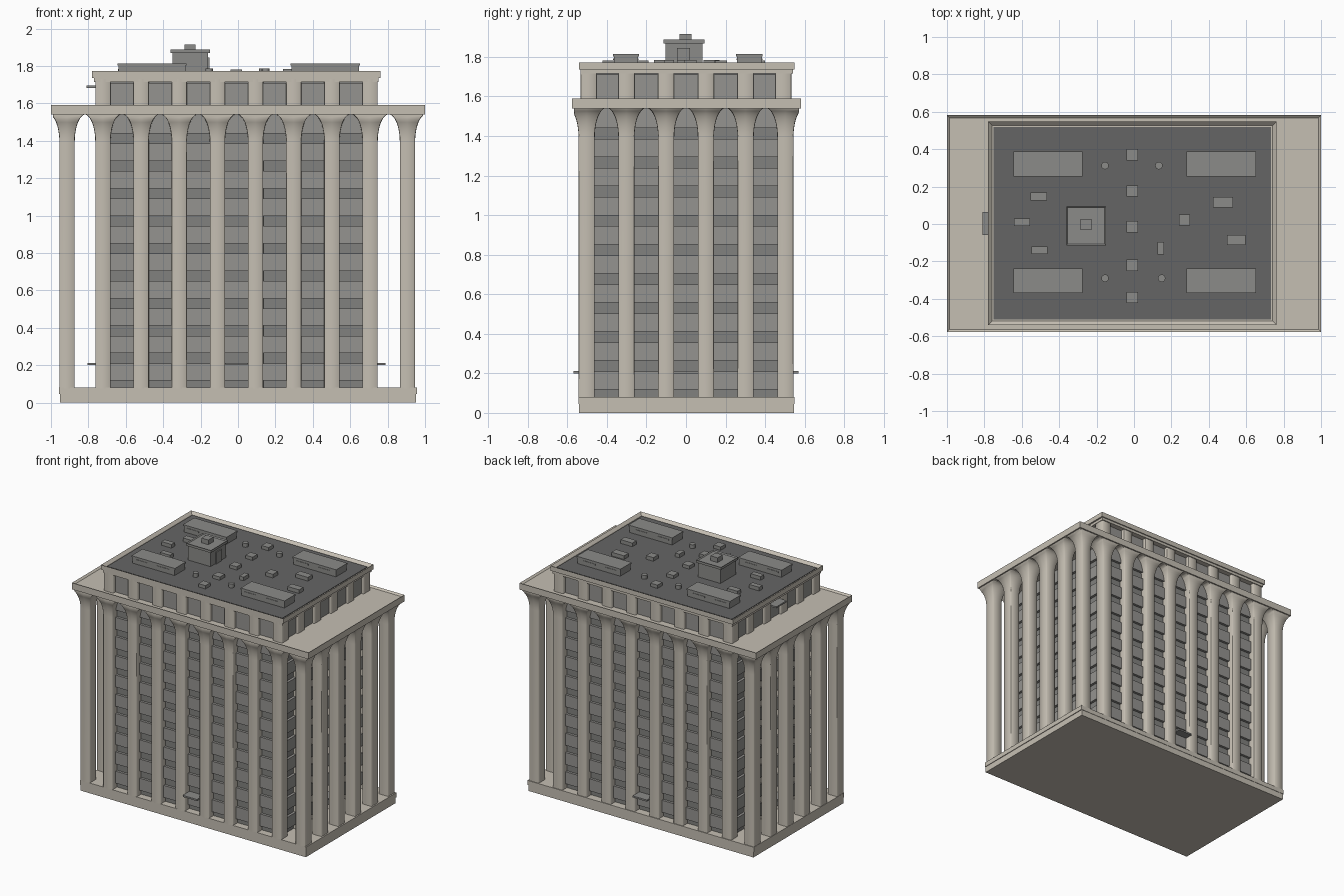
import bpy, bmesh, math

if "Cube" in bpy.data.objects:
    bpy.data.objects.remove(bpy.data.objects["Cube"])

def material(name, c):
    m = bpy.data.materials.new(name)
    m.diffuse_color = (*c, 1)
    m.use_nodes = True
    m.node_tree.nodes["Principled BSDF"].inputs["Base Color"].default_value = m.diffuse_color
    return m

STONE = material("stone", (0.56, 0.52, 0.45))
PANEL = material("panel", (0.30, 0.295, 0.28))
GLASS = material("glass", (0.22, 0.22, 0.21))
ROOF = material("roofing", (0.13, 0.13, 0.13))
METAL = material("metal", (0.26, 0.26, 0.25))

def finish(bm, name, mat, smooth=False):
    bmesh.ops.recalc_face_normals(bm, faces=bm.faces)
    me = bpy.data.meshes.new(name)
    bm.to_mesh(me)
    bm.free()
    ob = bpy.data.objects.new(name, me)
    bpy.context.collection.objects.link(ob)
    me.materials.append(mat)
    if smooth:
        bpy.ops.object.select_all(action='DESELECT')
        ob.select_set(True)
        bpy.context.view_layer.objects.active = ob
        bpy.ops.object.shade_smooth_by_angle(angle=math.radians(50))
    return ob

def add_box(bm, x0, x1, y0, y1, z0, z1, rim=0, depth=0):
    """Box; with rim > 0 its top is sunk like a tray."""
    vs = bmesh.ops.create_cube(bm, size=1)["verts"]
    for v in vs:
        v.co = (x1 if v.co.x > 0 else x0, y1 if v.co.y > 0 else y0, z1 if v.co.z > 0 else z0)
    if rim:
        bm.normal_update()
        top = max({f for v in vs for f in v.link_faces}, key=lambda f: f.calc_center_median().z)
        bmesh.ops.inset_region(bm, faces=[top], thickness=rim)
        for v in top.verts:
            v.co.z -= depth

def box(name, mat, *dims):
    bm = bmesh.new()
    add_box(bm, *dims)
    return finish(bm, name, mat)

def add_loft(bm, cx, cy, profile, n=12, power=0.15):
    """Soft-cornered square shaft through (z, half width) pairs, kept under the canopy."""
    rings = []
    for z, r in profile:
        ring = []
        for i in range(n):
            c = round(math.cos(2 * math.pi * i / n), 6)
            s = round(math.sin(2 * math.pi * i / n), 6)
            x = cx + r * math.copysign(abs(c) ** power, c)
            y = cy + r * math.copysign(abs(s) ** power, s)
            ring.append(bm.verts.new((max(-.99, min(.99, x)), max(-.567, min(.572, y)), z)))
        rings.append(ring)
    for a, b in zip(rings, rings[1:]):
        for i in range(n):
            bm.faces.new((a[i], a[(i + 1) % n], b[(i + 1) % n], b[i]))
    bm.faces.new(rings[0])
    bm.faces.new(rings[-1])

CX, PITCH = -0.008, 0.204
XS = [CX + PITCH * (i - 4.5) for i in range(10)]
XS[0], XS[9] = -0.914, 0.906
YS = [PITCH * (i - 2.5) * 0.985 for i in range(6)]

# Base
box("base_plinth", STONE, -.952, .952, -.54, .545, 0, .045)
box("base_slab", STONE, -.957, .957, -.543, .548, .045, .08)

# Flared columns carrying the canopy
flare = [(0.075, .041), (1.395, .041)]
for k in range(1, 11):
    a = k / 10 * math.pi / 2
    flare.append((1.395 + .147 * math.sin(a), .102 - .061 * math.cos(a)))
bm = bmesh.new()
for i, x in enumerate(XS):
    for j, y in enumerate(YS):
        if i in (0, 9) or j in (0, 5):
            add_loft(bm, x, y, flare)
finish(bm, "flared_columns", STONE, True)

# Straight piers on the tower, running up to the top storey
bm = bmesh.new()
for i in range(1, 9):
    for j, y in enumerate(YS):
        edge_side, edge_front = i in (1, 8), j in (0, 5)
        if edge_side or edge_front:
            z0 = 1.55 if edge_front else .075
            add_loft(bm, XS[i], y * (.98 if edge_front else 1), [(z0, .041), (1.73, .041)])
finish(bm, "tower_piers", STONE, True)

# Tower walls: recessed glazing and a projecting spandrel on each storey
GX, GY, SX, SY = .718, .488, .737, .507
box("glazing_core", GLASS, CX - GX, CX + GX, -GY, GY, .07, 1.73)
bm = bmesh.new()
for k in range(-1, 10):
    z = .117 + .147 * k
    add_box(bm, CX - SX, CX + SX, -SY, SY, max(z, .075), z + .092)
add_box(bm, CX - SX, CX + SX, -SY, SY, 1.44, 1.71)
finish(bm, "spandrel_bands", PANEL)

# Canopy and tower roof, both with a low parapet
box("canopy_slab", STONE, -1, 1, -.577, .582, 1.54, 1.59, .02, .012)
box("roof_fascia", STONE, -.77, .75, -.533, .54, 1.715, 1.74)
box("roof_parapet", STONE, -.78, .762, -.54, .548, 1.735, 1.772, .03, .02)
box("roof_surface", ROOF, -.75, .732, -.51, .518, 1.745, 1.757)

# Entrance hoods on four sides and a high ledge on the left
bm = bmesh.new()
for s in (-1, 1):
    add_box(bm, CX - .06, CX + .06, *sorted((s * .46, s * .57)), .2, .212)
    add_box(bm, *sorted((CX + s * .66, CX + s * .797)), -.06, .06, .2, .212)
add_box(bm, -.81, -.7, -.06, .065, 1.683, 1.695)
finish(bm, "entrance_hoods", METAL)

# Four long plant units
bm = bmesh.new()
for x0, x1 in ((-.643, -.275), (.282, .653)):
    for y0, y1 in ((-.37, -.237), (.253, .388)):
        add_box(bm, x0 + .005, x1 - .005, y0 + .005, y1 - .005, 1.75, 1.805)
        add_box(bm, x0, x1, y0, y1, 1.803, 1.814)
        for t in (.22, .72):
            x = x0 + t * (x1 - x0)
            add_box(bm, x - .05, x + .05, y0 + .002, y1 - .002, 1.783, 1.793)
finish(bm, "plant_units", METAL)

# Rooftop penthouse: square room, tray cap, hatch and door
box("penthouse", METAL, -.35, -.16, -.103, .083, 1.75, 1.872)
box("penthouse_cap", METAL, -.362, -.15, -.114, .094, 1.868, 1.887, .01, .008)
box("penthouse_hatch", METAL, -.287, -.228, -.032, .028, 1.87, 1.915)
box("penthouse_door", METAL, -.17, -.152, -.045, .02, 1.75, 1.845)

# Small vents: centre x, centre y, size x, size y
bm = bmesh.new()
for y in (.37, .177, -.015, -.22, -.393):
    add_box(bm, -.039, .021, y - .03, y + .03, 1.75, 1.782)
for x, y, w, d in ((-.51, .147, .088, .045), (-.598, .01, .085, .04), (-.505, -.14, .085, .04),
                   (.476, .117, .105, .055), (.546, -.086, .1, .052), (.143, -.13, .036, .065),
                   (.27, .022, .06, .06)):
    add_box(bm, x - w / 2, x + w / 2, y - d / 2, y + d / 2, 1.75, 1.785)
finish(bm, "roof_vents", METAL)

# Round vent pipes
bm = bmesh.new()
for x, y in ((-.155, .312), (.133, .312), (-.155, -.29), (.148, -.29)):
    add_loft(bm, x, y, [(1.75, .02), (1.786, .02)], 16, 1)
finish(bm, "vent_pipes", METAL, True)
